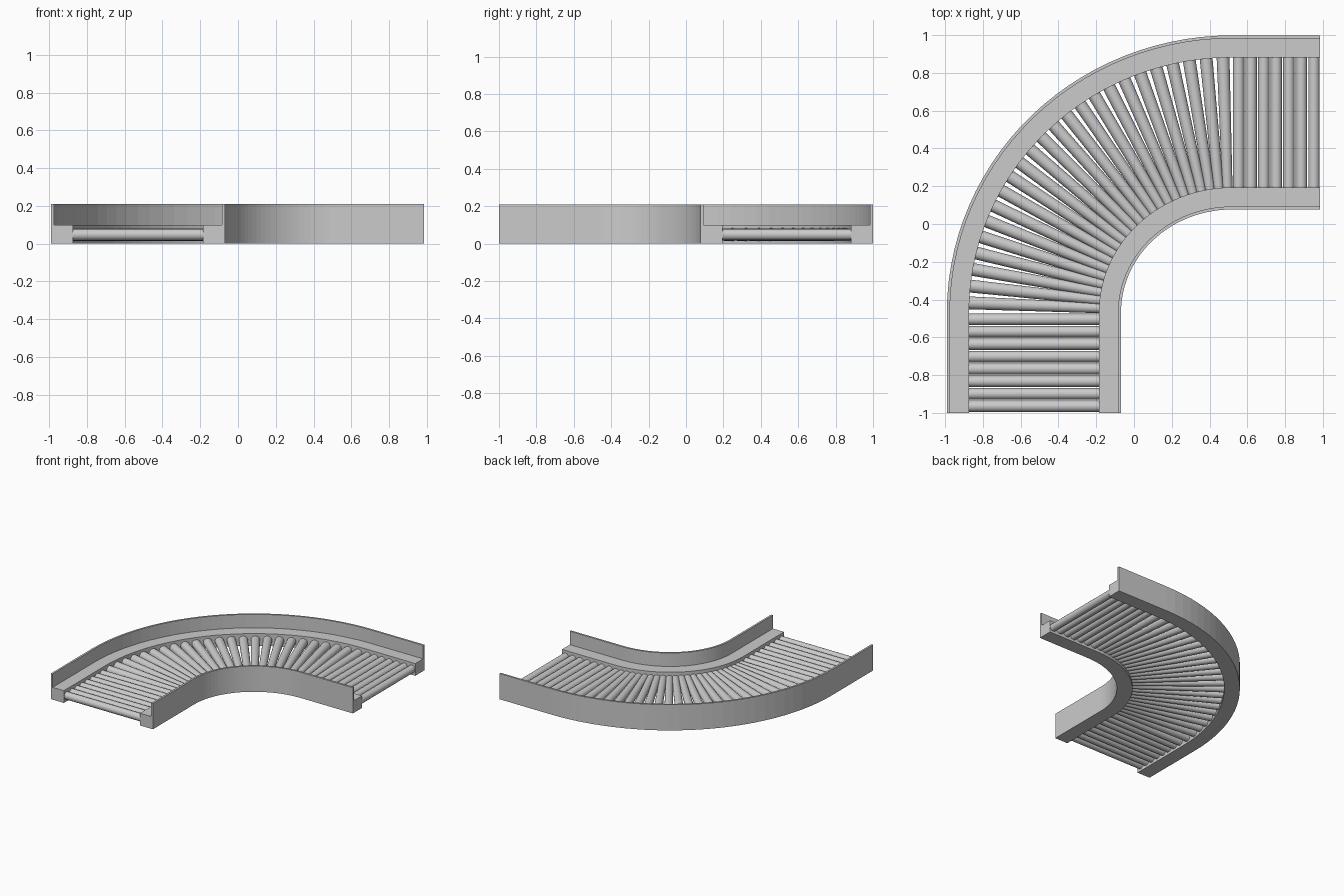
import bpy, bmesh, math
from mathutils import Vector, Matrix

if "Cube" in bpy.data.objects:
    bpy.data.objects.remove(bpy.data.objects["Cube"])

# Centre line of the conveyor: straight, quarter bend, straight
CX, CY = 0.52, -0.47
A, B = 1.05, 1.008
HALF, LIP, INNER, H, BASE = 0.461, 0.445, 0.344, 0.21, 0.10


def bend(t):
    """Point and outward normal on the bend, t from 0 (left) to pi/2 (top)."""
    p = Vector((CX - A * math.cos(t), CY + B * math.sin(t), 0))
    n = Vector((-B * math.cos(t), A * math.sin(t), 0)).normalized()
    return p, n


SEG = 28
path = [(Vector((CX - A, -1, 0)), Vector((-1, 0, 0)))]
path += [bend(math.pi / 2 * i / SEG) for i in range(SEG + 1)]
path += [(Vector((0.985, CY + B, 0)), Vector((0, 1, 0)))]


def add_object(name, bm):
    bmesh.ops.recalc_face_normals(bm, faces=bm.faces)
    me = bpy.data.meshes.new(name)
    bm.to_mesh(me)
    bm.free()
    ob = bpy.data.objects.new(name, me)
    bpy.context.collection.objects.link(ob)
    return ob


def rail(name, side):
    """L-shaped profile swept along the path; side is +1 outer, -1 inner."""
    profile = [(INNER, 0), (HALF, 0), (HALF, H), (LIP, H), (LIP, BASE), (INNER, BASE)]
    bm = bmesh.new()
    rings = [[bm.verts.new(p + n * (o * side) + Vector((0, 0, z))) for o, z in profile]
             for p, n in path]
    k = len(profile)
    for r, s in zip(rings, rings[1:]):
        for i in range(k):
            j = (i + 1) % k
            bm.faces.new((r[i], r[j], s[j], s[i]))
    bm.faces.new(rings[0])
    bm.faces.new(rings[-1])
    add_object(name, bm)


rail("outer_rail", 1)
rail("inner_rail", -1)


def roller(bm, p, n, r_in, r_out):
    """Roller lying across the belt, its axis along the normal n."""
    z = Vector((0, 0, 1))
    m = Matrix((n.cross(z), z, n)).transposed().to_4x4()
    m.translation = p + Vector((0, 0, 0.048))
    bmesh.ops.create_cone(bm, cap_ends=True, segments=20, radius1=r_in, radius2=r_out,
                          depth=2 * INNER + 0.01, matrix=m)


def finish(name, bm):
    ob = add_object(name, bm)
    bpy.ops.object.select_all(action='DESELECT')
    ob.select_set(True)
    bpy.context.view_layer.objects.active = ob
    bpy.ops.object.shade_smooth_by_angle(angle=math.radians(40))


# Rollers of the two straight ends
bm = bmesh.new()
for i in range(8):
    roller(bm, Vector((CX - A, -0.965 + 0.0657 * i, 0)), Vector((-1, 0, 0)), 0.03, 0.03)
finish("left_straight_rollers", bm)

bm = bmesh.new()
for i in range(7):
    roller(bm, Vector((0.953 - 0.0665 * i, CY + B, 0)), Vector((0, 1, 0)), 0.03, 0.03)
finish("right_straight_rollers", bm)

# Fanned rollers of the bend
bm = bmesh.new()
for i in range(24):
    p, n = bend(math.radians(2.2 + 3.73 * i))
    roller(bm, p, n, 0.027, 0.034)
finish("bend_rollers", bm)
